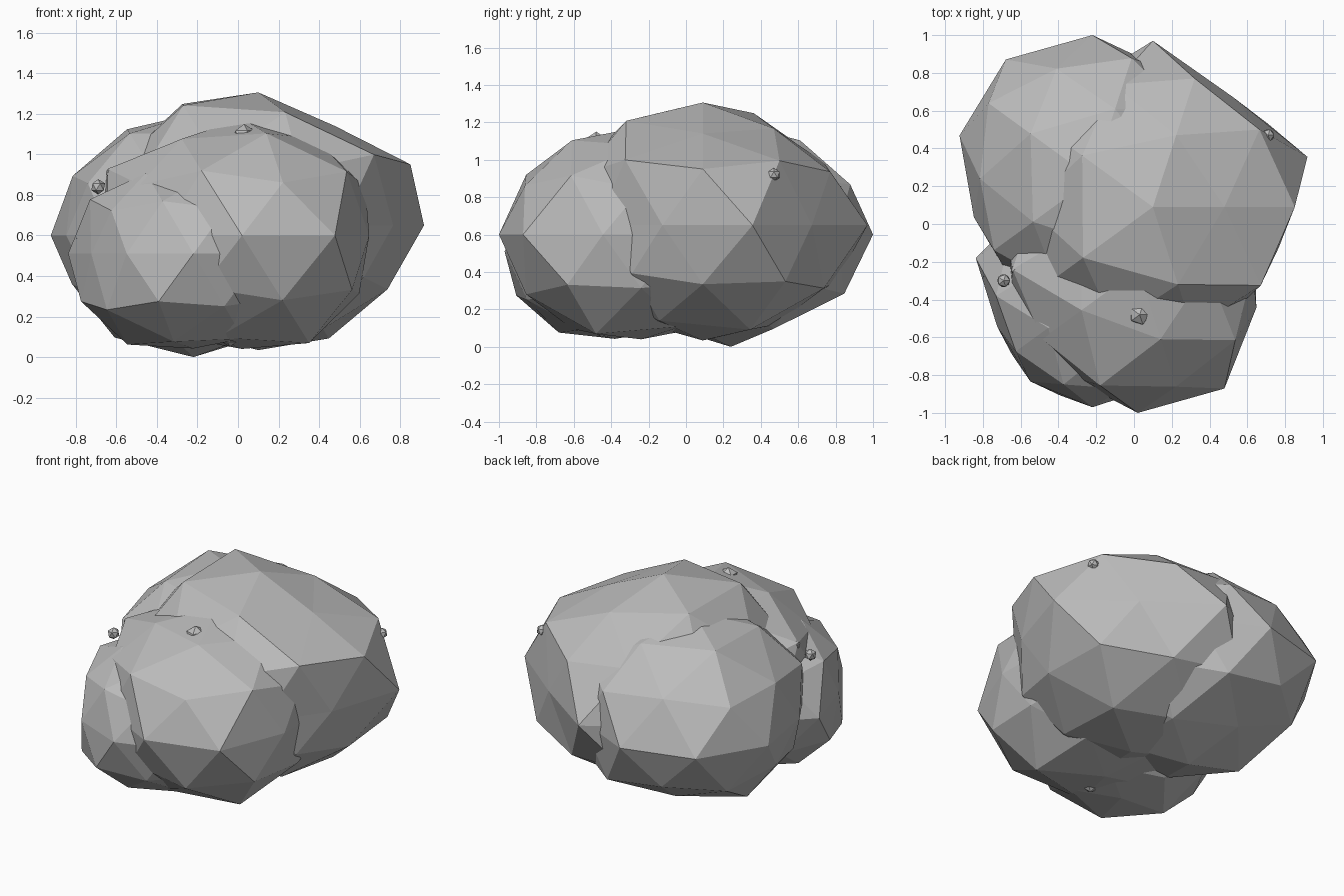
import bpy
import bmesh
import math

cube = bpy.data.objects.get("Cube")
if cube:
    bpy.data.objects.remove(cube, do_unlink=True)

# One plain stone colour
stone = bpy.data.materials.new("stone_grey")
stone.use_nodes = True
colour = (0.5, 0.5, 0.5, 1)
stone.diffuse_color = colour
stone.node_tree.nodes["Principled BSDF"].inputs["Base Color"].default_value = colour

# Height of every band of vertices on a faceted ball, from top to bottom
BANDS = {"top": 1, "crown": .85, "shoulder": .526, "upper": .447, "middle": 0,
         "lower": -.447, "skirt": -.526, "foot": -.85, "base": -1}


def add_object(name, bm, location):
    mesh = bpy.data.meshes.new(name)
    bm.to_mesh(mesh)
    bm.free()
    mesh.materials.append(stone)
    obj = bpy.data.objects.new(name, mesh)
    obj.location = location
    bpy.context.collection.objects.link(obj)
    return obj


def boulder(name, location, squash, **radii):
    """Faceted ball whose bands are pushed in or out, counted round from +x, in percent."""
    bm = bmesh.new()
    bmesh.ops.create_icosphere(bm, subdivisions=2, radius=1)
    for vert in bm.verts:
        direction = vert.co.normalized()
        band = min(BANDS, key=lambda key: abs(BANDS[key] - direction.z))
        values = radii[band]
        angle = math.degrees(math.atan2(direction.y, direction.x)) % 360
        step = int(angle // 36) if band == "middle" else round(angle / 36) // 2
        vert.co = direction * values[step % len(values)] / 100
        vert.co.z *= squash
    return add_object(name, bm, location)


def pebble(name, location, radius):
    bm = bmesh.new()
    bmesh.ops.create_icosphere(bm, subdivisions=1, radius=radius)
    return add_object(name, bm, location)


# Four large overlapping boulders
boulder("main_boulder", (.1, .09, .65), .8,
        top=[82], crown=[72, 76, 88, 87, 82],
        shoulder=[82, 80, 78, 78, 83], upper=[84, 80, 78, 78, 76],
        middle=[86, 72, 88, 75, 75, 75, 75, 75, 70, 70],
        lower=[84, 84, 78, 75, 72], skirt=[75, 80, 75, 75, 72],
        foot=[82, 78, 75, 75, 75], base=[77])

boulder("back_boulder", (-.22, .24, .6), .8,
        top=[75], crown=[74, 74, 77, 74, 74],
        shoulder=[72, 72, 70, 70, 72], upper=[74, 75, 76, 72, 72],
        middle=[70, 70, 76, 78, 74, 66, 70, 70, 70, 70],
        lower=[74, 72, 67, 70, 70], skirt=[72, 75, 72, 70, 70],
        foot=[74, 66, 74, 72, 72], base=[75])

boulder("front_left_boulder", (.02, -.24, .6), .8,
        top=[72], crown=[70, 70, 70, 70, 74],
        shoulder=[68, 70, 78, 76, 75], upper=[68, 70, 74, 70, 73],
        middle=[65, 70, 70, 70, 74, 70, 68, 76, 78, 66],
        lower=[70, 70, 70, 72, 75], skirt=[68, 70, 70, 70, 76],
        foot=[72, 72, 72, 74, 78], base=[70])

boulder("front_right_boulder", (-.22, -.38, .51), .85,
        top=[55], crown=[55], shoulder=[58, 58, 60, 58, 58],
        upper=[58, 58, 60, 56, 58],
        middle=[58, 58, 58, 58, 65, 53, 56, 59, 59, 58],
        lower=[58, 58, 62, 62, 58], skirt=[58, 58, 58, 62, 58],
        foot=[58, 58, 62, 60, 58], base=[55])

# Small pebbles resting on the boulders
pebble("brow_pebble", (-.34, -.73, .79), .042)
pebble("side_pebble", (-.69, -.3, .84), .038)
pebble("back_pebble", (.71, .47, .92), .036)
pebble("low_pebble", (-.77, -.26, .57), .036)
pebble("ledge_pebble", (-.63, -.24, .91), .025)
pebble("crest_pebble", (.03, -.48, 1.09), .06)
pebble("under_pebble", (-.04, -.45, .09), .04)
